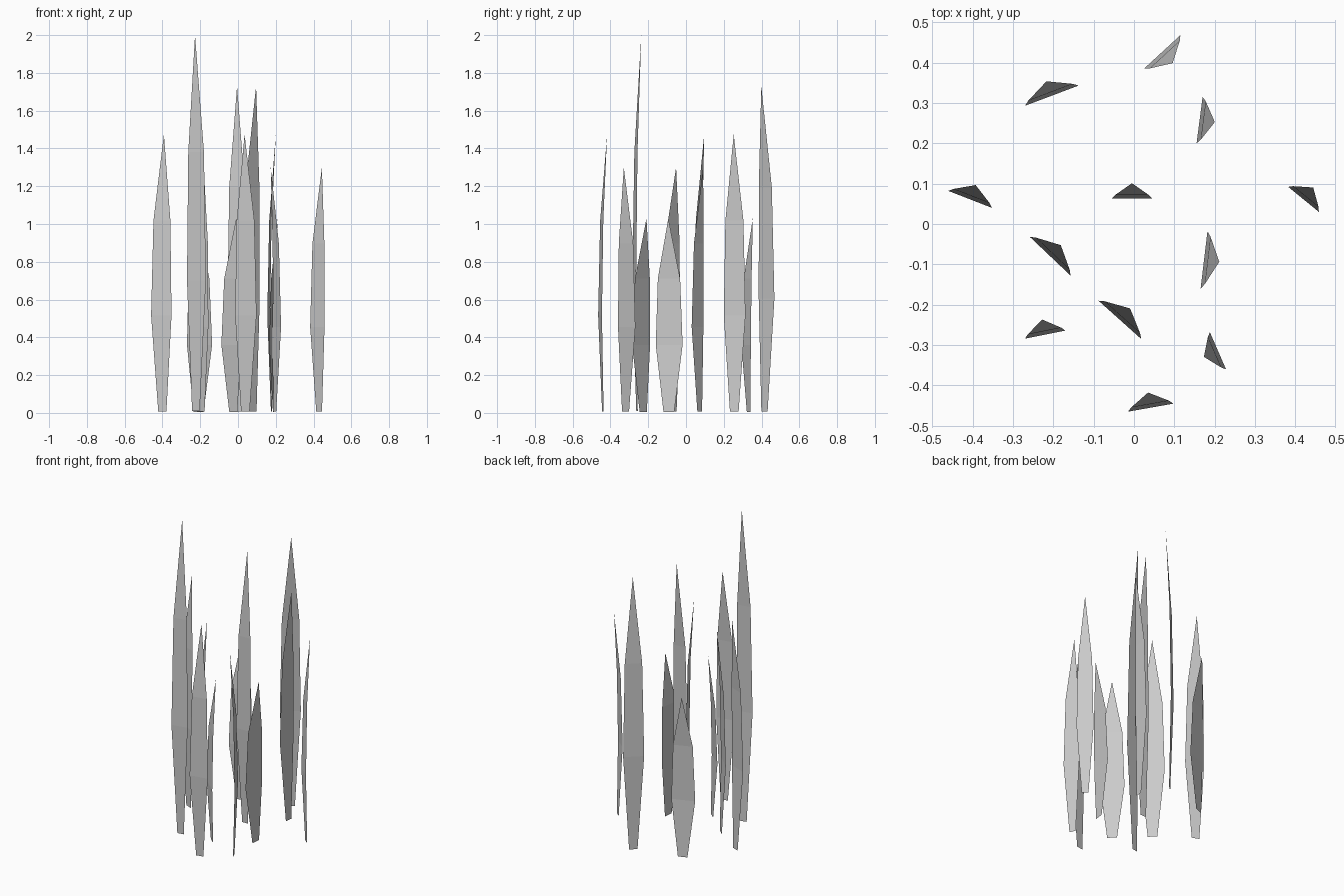
import bpy
from mathutils import Vector

cube = bpy.data.objects.get("Cube")
if cube:
    bpy.data.objects.remove(cube, do_unlink=True)

# Single grey for all blades
grey = bpy.data.materials.new("pale_grey")
grey.use_nodes = True
GREY = (0.6, 0.6, 0.6, 1)
grey.diffuse_color = GREY
grey.node_tree.nodes["Principled BSDF"].inputs["Base Color"].default_value = GREY

# Blade rows: height fraction, width fraction, bend toward the tip
ROWS = [(0.005, 0.4, 0.015), (0.35, 1, 0), (0.69, 0.83, 0.009)]
TIP_BEND = 0.038


def blade(name, left, right, height):
    """Thin bent leaf; left and right are its widest points on the ground plan."""
    a, b = Vector((*left, 0)), Vector((*right, 0))
    mid, half = (a + b) / 2, (b - a) / 2
    lean = Vector((-half.y, half.x, 0)).normalized()
    verts = []
    for z, width, bend in ROWS:
        centre = mid + lean * bend + Vector((0, 0, z * height))
        verts += [centre - half * width, centre + half * width]
    verts.append(mid + lean * TIP_BEND + Vector((0, 0, height)))
    faces = [(0, 1, 3, 2), (2, 3, 5, 4), (4, 5, 6)]
    mesh = bpy.data.meshes.new(name)
    mesh.from_pydata(verts, [], faces)
    mesh.materials.append(grey)
    obj = bpy.data.objects.new(name, mesh)
    bpy.context.collection.objects.link(obj)


# Four heights of blade, each with its planted positions
PLANTS = {
    "tallest_blade": (2.0, [((-.27, -.284), (-.17, -.264))]),
    "tall_blade": (1.73, [((.115, .468), (.025, .385)),
                          ((-.055, .063), (.045, .063))]),
    "medium_blade": (1.475, [((.17, .315), (.155, .2)),
                             ((-.46, .082), (-.352, .04)),
                             ((-.015, -.465), (.098, -.445))]),
    "short_blade": (1.3, [((.382, .092), (.458, .03)),
                          ((-.258, -.032), (-.157, -.128)),
                          ((.228, -.36), (.188, -.268))]),
    "shortest_blade": (1.03, [((-.27, .293), (-.137, .343)),
                              ((.182, -.018), (.165, -.16)),
                              ((-.088, -.19), (.018, -.285))]),
}
for kind, (height, spots) in PLANTS.items():
    for i, (left, right) in enumerate(spots, 1):
        blade(f"{kind}_{i}", left, right, height)
